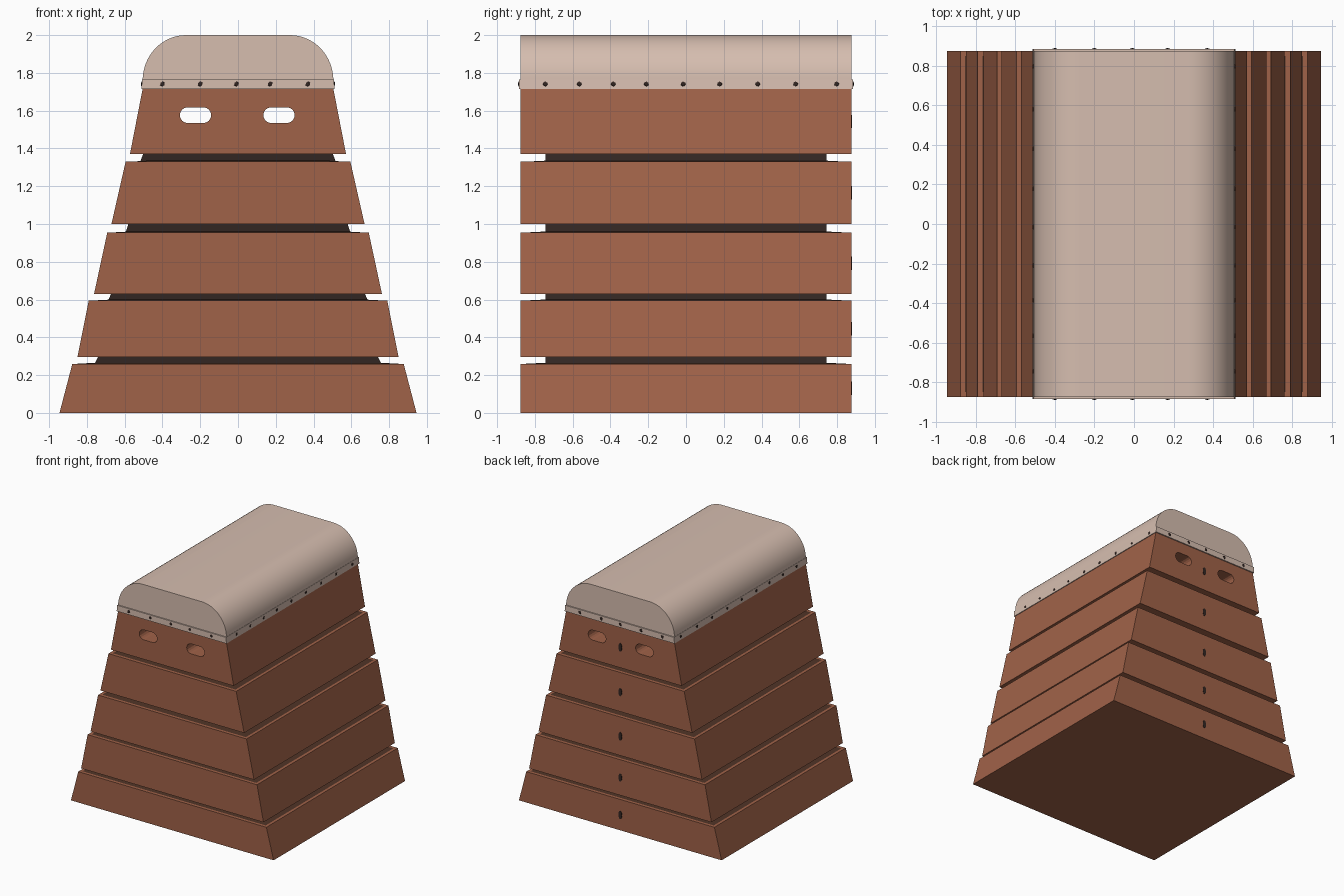
import bpy, bmesh, math

if "Cube" in bpy.data.objects:
    bpy.data.objects.remove(bpy.data.objects["Cube"])

def mat(name, c):
    m = bpy.data.materials.new(name)
    m.diffuse_color = (*c, 1)
    m.use_nodes = True
    m.node_tree.nodes["Principled BSDF"].inputs["Base Color"].default_value = m.diffuse_color
    return m

WOOD = mat("brown wood", (0.352, 0.122, 0.065))
LEDGE = mat("dark brown ledge", (0.08, 0.034, 0.02))
DARK = mat("near black", (0.032, 0.019, 0.016))
PAD = mat("pale padding", (0.67, 0.51, 0.43))

def new_obj(name, bm, m):
    bmesh.ops.recalc_face_normals(bm, faces=bm.faces)
    me = bpy.data.meshes.new(name)
    bm.to_mesh(me)
    bm.free()
    me.materials.append(m)
    o = bpy.data.objects.new(name, me)
    bpy.context.collection.objects.link(o)
    return o

# extrude an x-z outline along y
def prism(name, pts, y0, y1, m):
    bm = bmesh.new()
    f = bm.faces.new([bm.verts.new((x, y0, z)) for x, z in pts])
    r = bmesh.ops.extrude_face_region(bm, geom=[f])
    bmesh.ops.translate(bm, vec=(0, y1 - y0, 0),
                        verts=[v for v in r["geom"] if isinstance(v, bmesh.types.BMVert)])
    return new_obj(name, bm, m)

# four-sided frustum
def frustum(name, z0, z1, a, b, m):
    bm = bmesh.new()
    lo, hi = [[bm.verts.new((sx * h[0], sy * h[1], z)) for sx, sy in
               ((-1, -1), (1, -1), (1, 1), (-1, 1))] for h, z in ((a, z0), (b, z1))]
    bm.faces.new(lo)
    bm.faces.new(hi)
    for i in range(4):
        j = (i + 1) % 4
        bm.faces.new((lo[i], lo[j], hi[j], hi[i]))
    return new_obj(name, bm, m)

Y = 0.875
tiers = [(0, 0.26, 0.945, 0.877), (0.295, 0.595, 0.85, 0.79), (0.63, 0.955, 0.762, 0.692),
         (1.0, 1.33, 0.67, 0.595), (1.37, 1.715, 0.572, 0.505)]

# wooden tiers, with the dark recessed joints between them
for i, (z0, z1, w0, w1) in enumerate(tiers):
    n = str(i + 1)
    tier = frustum("tier_" + n, z0, z1, (w0, Y), (w1, Y), WOOD)
    # small plain marker plate on the back face
    c = (z0 + z1) / 2
    prism("marker_" + n, [(0.016 * math.cos(k * math.pi / 6), c + 0.035 * math.sin(k * math.pi / 6))
                          for k in range(12)], Y, Y + 0.003, DARK)
    if i < 4:
        nz, nw = tiers[i + 1][0], tiers[i + 1][2]
        frustum("ledge_" + n, z1 - 0.001, z1 + 0.005, (w1 - 0.005, Y - 0.005), (nw - 0.09, 0.75), LEDGE)
        frustum("joint_" + n, z1, nz + 0.002, (nw - 0.055 - 0.035 * (i == 0) - 0.02 * (i in (1, 2)), 0.745),
                (nw - 0.07 - 0.04 * (i == 0) - 0.02 * (i in (1, 2)), 0.745), DARK)

# hand slots right through the top tier
for n, cx in enumerate((-0.225, 0.217)):
    pts = []
    for s, a0 in ((1, -90), (-1, 90)):
        for k in range(9):
            a = math.radians(a0 + k * 22.5)
            pts.append((cx + s * 0.041 + 0.042 * math.cos(a), 1.576 + 0.042 * math.sin(a)))
    cut = prism("slot_cutter_%d" % n, pts, -1, 1, WOOD)
    mod = tier.modifiers.new("slot", 'BOOLEAN')
    mod.object = cut
    mod.solver = 'EXACT'
    bpy.context.view_layer.objects.active = tier
    bpy.ops.object.modifier_apply(modifier="slot")
    bpy.data.objects.remove(cut)

# padded top with rounded shoulders
half = [(0.275 + 0.23 * math.cos(t), 1.76 + 0.24 * math.sin(t) ** 1.0)
        for t in [k * math.pi / 32 for k in range(17)]]
pad = prism("padded_top", half + [(-x, z) for x, z in reversed(half)], -Y, Y, PAD)
bpy.context.view_layer.objects.active = pad
pad.select_set(True)
bpy.ops.object.shade_smooth_by_angle(angle=math.radians(35))

# trim band
frustum("trim_band", 1.714, 1.765, (0.512, 0.885), (0.507, 0.885), PAD)

# studs around the band
def stud(bm, x, y, rx, ry):
    vs = bmesh.ops.create_icosphere(bm, subdivisions=1, radius=0.014)["verts"]
    for v in vs:
        v.co = (x + v.co.x * rx, y + v.co.y * ry, 1.741 + v.co.z)

bm = bmesh.new()
for s in (-1, 1):
    for x in (-0.4, -0.2, -0.008, 0.17, 0.37):
        stud(bm, x, s * 0.885, 1, 0.3)
    for y in (-0.745, -0.565, -0.385, -0.21, -0.015, 0.178, 0.38, 0.58, 0.797):
        stud(bm, s * 0.51, y, 0.3, 1)
new_obj("studs", bm, DARK)
